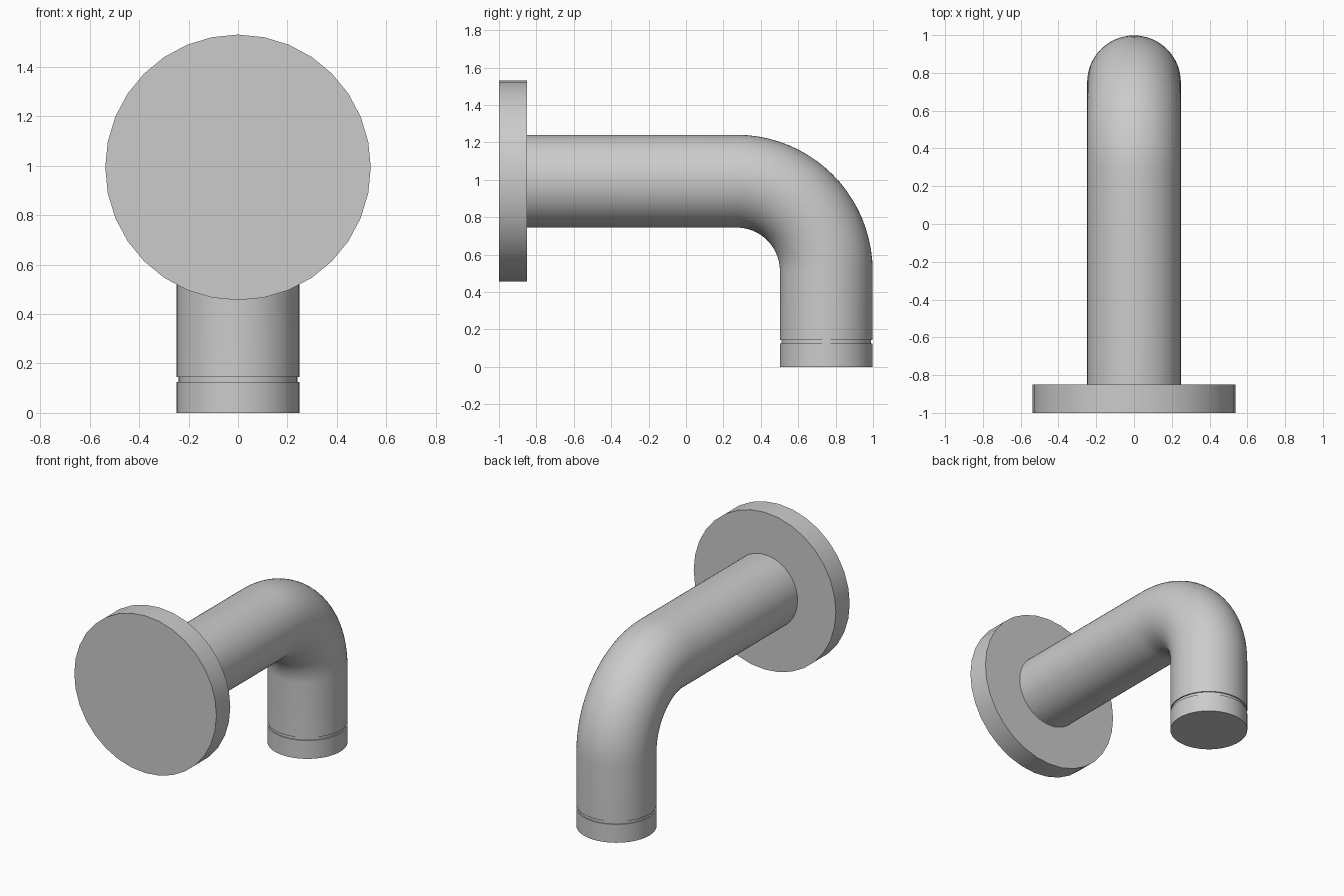
import bpy, bmesh
from math import sin, cos, pi, radians

if "Cube" in bpy.data.objects:
    bpy.data.objects.remove(bpy.data.objects["Cube"])

AXIS_Z = 0.993      # height of the horizontal run
DROP_Y = 0.75       # position of the vertical drop
BEND = 0.48         # centreline bend radius
R = 0.248           # pipe radius


def sweep(name, stations, sides):
    """Loft circular rings (y, z, angle, radius); angle 0 runs along +y, 90 deg runs down."""
    bm = bmesh.new()
    rings = []
    for y, z, a, r in stations:
        ring = []
        for i in range(sides):
            t = 2 * pi * i / sides
            u = r * cos(t)
            ring.append(bm.verts.new((r * sin(t), y + u * sin(a), z + u * cos(a))))
        rings.append(ring)
    for p, q in zip(rings, rings[1:]):
        for i in range(sides):
            j = (i + 1) % sides
            bm.faces.new((p[i], p[j], q[j], q[i]))
    bm.faces.new(rings[0])
    bm.faces.new(rings[-1])
    bmesh.ops.recalc_face_normals(bm, faces=bm.faces)
    mesh = bpy.data.meshes.new(name)
    bm.to_mesh(mesh)
    bm.free()
    obj = bpy.data.objects.new(name, mesh)
    bpy.context.collection.objects.link(obj)
    bpy.ops.object.select_all(action='DESELECT')
    obj.select_set(True)
    bpy.context.view_layer.objects.active = obj
    bpy.ops.object.shade_smooth_by_angle(angle=radians(30))
    return obj


# Round wall plate
sweep("wall_flange", [(-1, AXIS_Z, 0, 0.537), (-0.85, AXIS_Z, 0, 0.537)], 32)

# Spout: straight run, quarter bend, drop with a shallow groove above the tip
path = [(-0.855, AXIS_Z, 0, R)]
steps = 20
for k in range(steps + 1):
    a = pi / 2 * k / steps
    path.append((DROP_Y - BEND + BEND * sin(a), AXIS_Z - BEND + BEND * cos(a), a, R))
for z, r in ((0.145, R), (0.145, R - 0.008), (0.125, R - 0.008), (0.125, R), (0, R)):
    path.append((DROP_Y, z, pi / 2, r))
sweep("spout", path, 64)
